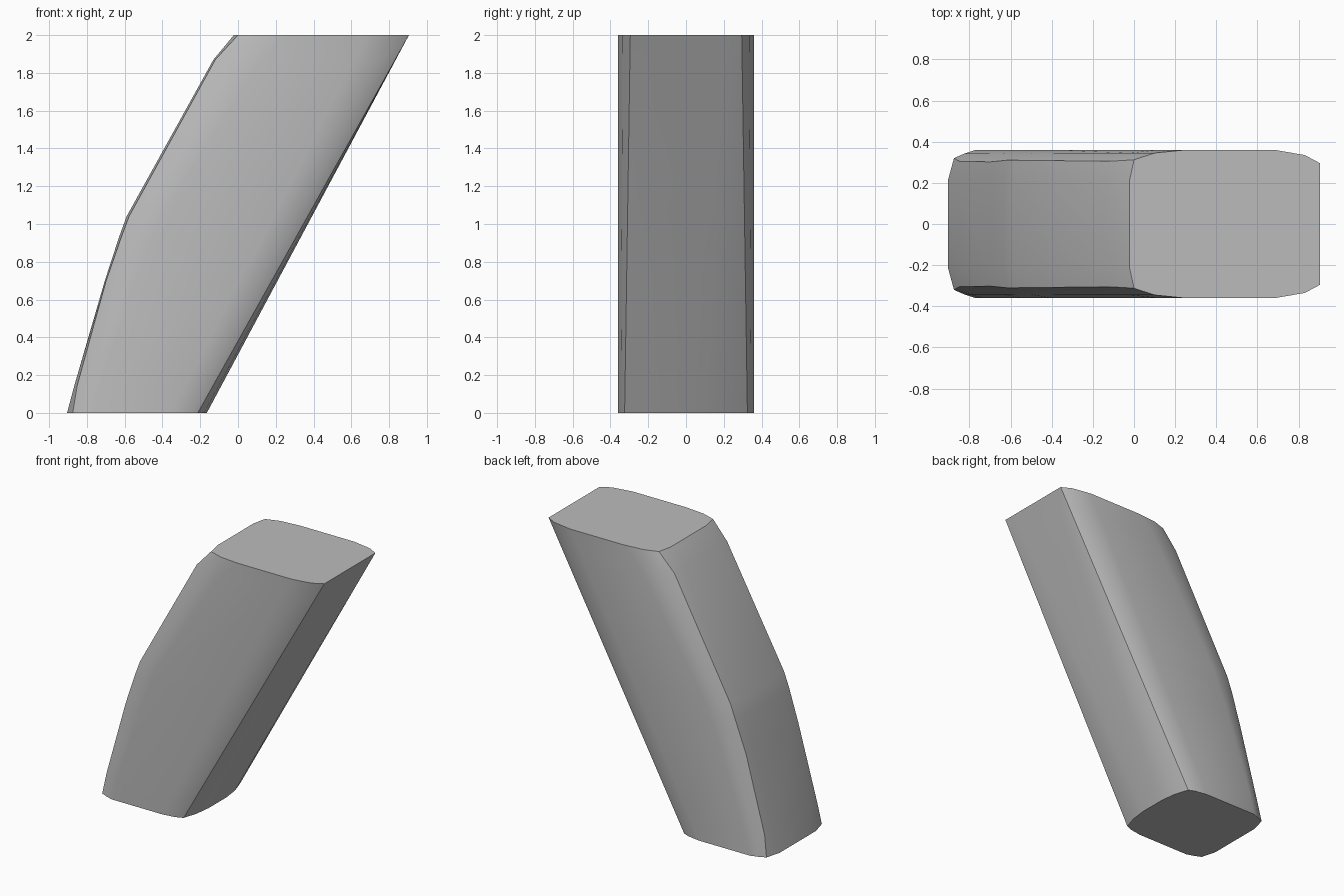
import bpy
import bmesh
from math import radians

cube = bpy.data.objects.get("Cube")
if cube:
    bpy.data.objects.remove(cube, do_unlink=True)

grey = bpy.data.materials.new("plain_grey")
grey.use_nodes = True
colour = (0.5, 0.5, 0.5, 1)
grey.diffuse_color = colour
grey.node_tree.nodes["Principled BSDF"].inputs["Base Color"].default_value = colour

# Bent side: height, x of the face, x and y of its corner
LEVELS = [
    (0.0, -0.905, -0.875, 0.32),
    (0.15, -0.865, -0.85, 0.305),
    (0.7, -0.705, -0.698, 0.302),
    (0.93, -0.63, -0.618, 0.31),
    (1.04, -0.59, -0.577, 0.31),
    (1.87, -0.13, -0.12, 0.305),
    (2.0, -0.022, 0.0, 0.312),
]
DEPTH = 0.36


def mix(a, b, t):
    return a + (b - a) * t


def section(z, face_x, corner_x, corner_y):
    """Closed outline with a straight sloping side and a bent side."""
    t = z / 2
    right = mix(-0.165, 0.905, t)
    edge = mix(-0.213, 0.905, t)
    half = [
        (right, mix(0.1, 0.2, t)),
        (mix(-0.18, 0.905, t), mix(0.22, 0.27, t)),
        (edge, mix(0.325, 0.295, t)),
        (edge - mix(0.05, 0.075, t), mix(0.345, 0.335, t)),
        (edge - mix(0.14, 0.22, t), DEPTH),
        (corner_x + mix(0.105, 0.25, t), DEPTH),
        (corner_x + mix(0.05, 0.1, t), mix(0.342, 0.345, t)),
        (corner_x, corner_y),
        (face_x, 0.21),
    ]
    ring = half + [(x, -y) for x, y in reversed(half)]
    return [(x, y, z) for x, y in ring]


# Leaning block lofted through the sections
bm = bmesh.new()
rings = [[bm.verts.new(p) for p in section(*level)] for level in LEVELS]
for low, high in zip(rings, rings[1:]):
    for i in range(len(low)):
        j = (i + 1) % len(low)
        bm.faces.new((low[i], low[j], high[j], high[i]))
bm.faces.new(rings[0])
bm.faces.new(rings[-1])
bmesh.ops.recalc_face_normals(bm, faces=bm.faces)

mesh = bpy.data.meshes.new("leaning_block")
bm.to_mesh(mesh)
bm.free()
mesh.materials.append(grey)
block = bpy.data.objects.new("leaning_block", mesh)
bpy.context.collection.objects.link(block)
bpy.context.view_layer.objects.active = block
block.select_set(True)
bpy.ops.object.shade_smooth_by_angle(angle=radians(30))
